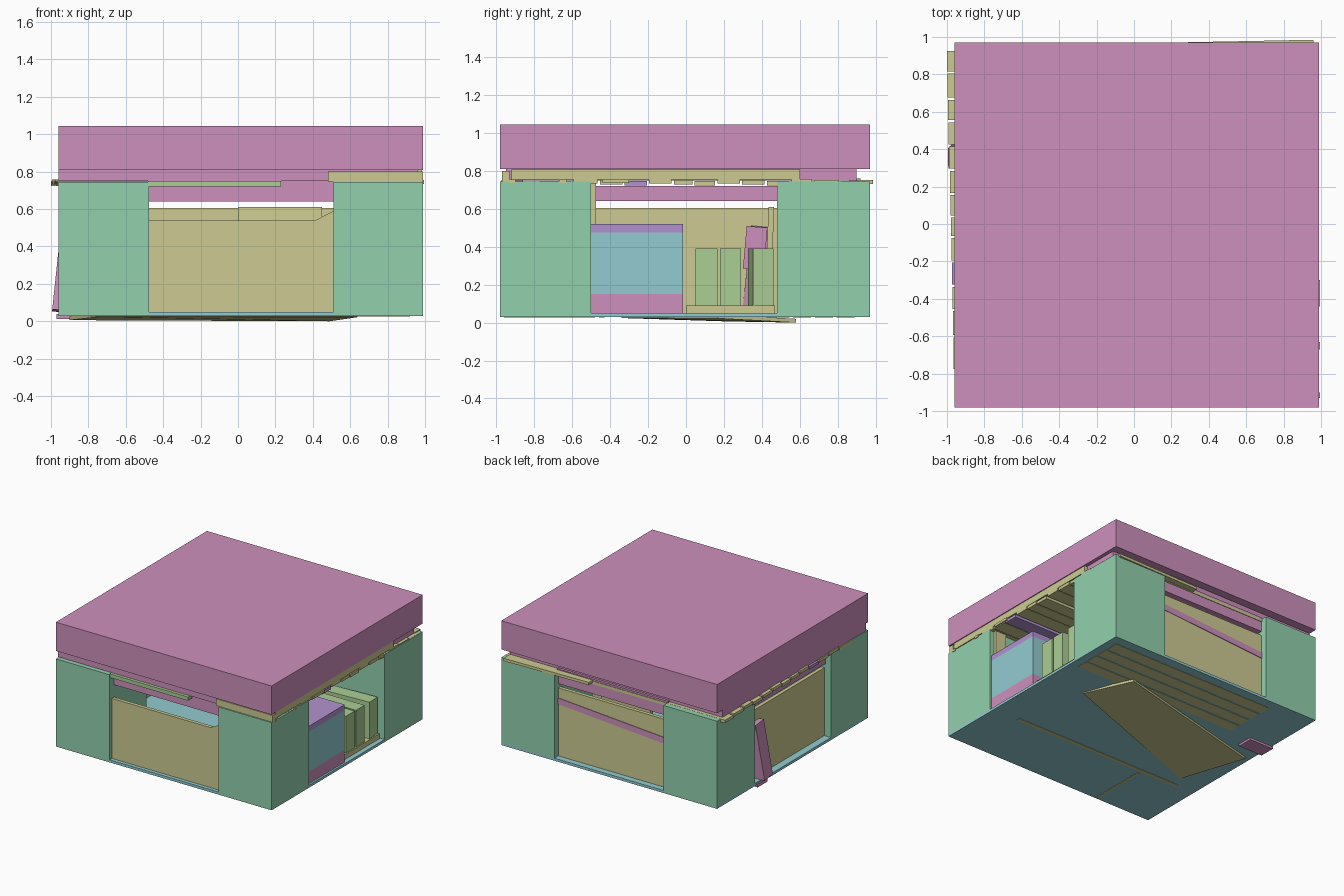
import bpy
from math import radians
from mathutils import Euler, Vector

if "Cube" in bpy.data.objects:
    bpy.data.objects.remove(bpy.data.objects["Cube"])

COLOURS = {
    "pink": (0.62, 0.28, 0.51, 1), "green": (0.29, 0.63, 0.42, 1),
    "yellow": (0.61, 0.60, 0.29, 1), "blue": (0.29, 0.60, 0.63, 1),
    "purple": (0.45, 0.29, 0.63, 1), "lime": (0.41, 0.62, 0.30, 1),
}
MATS = {}
for key, rgba in COLOURS.items():
    MATS[key] = bpy.data.materials.new(key + "_paint")
    MATS[key].diffuse_color = rgba


def box(name, x, y, z, colour, rot=(0, 0, 0)):
    """Box from (min, max) ranges, turned about its own centre (degrees)."""
    r = Euler([radians(a) for a in rot]).to_matrix()
    c = Vector([(p[0] + p[1]) / 2 for p in (x, y, z)])
    h = [(p[1] - p[0]) / 2 for p in (x, y, z)]
    verts = [r @ Vector((sx * h[0], sy * h[1], sz * h[2])) + c
             for sx in (-1, 1) for sy in (-1, 1) for sz in (-1, 1)]
    faces = [(0, 1, 3, 2), (4, 6, 7, 5), (0, 4, 5, 1),
             (2, 3, 7, 6), (0, 2, 6, 4), (1, 5, 7, 3)]
    return finish(name, verts, faces, colour)


def prism(name, bottom, thick, colour):
    """Four-cornered board from its lower corners, thickened upwards."""
    verts = bottom + [(a, b, c + thick) for a, b, c in bottom]
    faces = [(3, 2, 1, 0), (4, 5, 6, 7)]
    faces += [(i, (i + 1) % 4, (i + 1) % 4 + 4, i + 4) for i in range(4)]
    return finish(name, verts, faces, colour)


def finish(name, verts, faces, colour):
    mesh = bpy.data.meshes.new(name)
    mesh.from_pydata(verts, [], faces)
    mesh.materials.append(MATS[colour])
    ob = bpy.data.objects.new(name, mesh)
    bpy.context.collection.objects.link(ob)
    return ob


X0, X1, Y0, Y1 = -0.96, 0.99, -0.98, 0.97

# Four corner blocks
for sx, xr in (("left", (X0, -0.475)), ("right", (0.51, X1))):
    for sy, yr in (("front", (Y0, -0.5)), ("back", (0.48, Y1))):
        box(f"corner_block_{sy}_{sx}", xr, yr, (0.03, 0.745), "green")

# Floor and roof
box("floor_plate", (X0, X1), (Y0, Y1), (0.029, 0.05), "blue")
box("roof_slab", (X0, X1), (Y0, Y1), (0.81, 1.045), "pink")
box("roof_under_slab", (X0, 0.96), (-0.95, 0.90), (0.75, 0.81), "pink")

# Lintels over the front, back and left openings
box("front_lintel", (-0.48, 0.52), (-0.92, -0.86), (0.64, 0.76), "pink")
box("back_lintel", (-0.48, 0.52), (0.86, 0.92), (0.64, 0.76), "pink")
box("left_lintel", (-0.91, -0.85), (-0.51, 0.49), (0.64, 0.72), "pink")

# Infill walls
box("front_wall", (-0.48, 0.515), (-0.95, -0.92), (0.05, 0.54), "yellow")
box("back_wall", (-0.48, 0.515), (0.89, 0.92), (0.05, 0.605), "yellow")
box("left_wall", (-0.90, -0.87), (-0.51, 0.49), (0.05, 0.605), "yellow")
box("back_wall_batten", (-0.48, 0.51), (0.90, 0.925), (0.44, 0.49), "pink", (0, -4, 0))
box("left_leaning_board", (-0.97, -0.85), (0.32, 0.43), (0.05, 0.51), "pink", (-6, 6, 0))

# Diagonal brace set into the front wall
finish("front_brace", [(-0.2, -0.951, 0.22), (-0.08, -0.951, 0.22),
                       (0.51, -0.951, 0.53), (0.51, -0.951, 0.59)],
       [(0, 1, 2, 3)], "yellow")

# Edge boards between blocks and roof
box("front_edge_board", (0.48, X1), (-0.97, -0.93), (0.745, 0.80), "yellow")
box("right_edge_board", (0.95, 0.985), (-0.92, 0.60), (0.755, 0.808), "yellow")
box("front_thin_board", (-0.48, 0.23), (-0.975, -0.90), (0.72, 0.75), "lime")
prism("back_thin_board", [(0.2, 0.9, 0.73), (0.96, 0.9, 0.73),
                          (0.96, 0.985, 0.73), (0.2, 0.97, 0.73)], 0.022, "yellow")

# Ceiling boards, with ends poking out on the left
edges = [0.93, 0.81, 0.67, 0.55, 0.42, 0.29, 0.16, 0.04,
         -0.07, -0.20, -0.33, -0.46, -0.60, -0.78]
for i, (hi, lo) in enumerate(zip(edges, edges[1:])):
    out = -1.0 + 0.003 * i
    low = 0.722 + 0.006 * (i % 3)
    box(f"ceiling_board_{i + 1}", (out, 0.985), (lo + 0.006, hi - 0.006),
        (low, low + 0.024), "purple" if i == 9 else "yellow")
for i, (lo, hi) in enumerate(((-0.44, -0.30), (-0.67, -0.63), (-0.93, -0.90))):
    box(f"right_board_end_{i + 1}", (0.93, 0.995), (lo, hi), (0.735, 0.755), "yellow")

# Layered counter in the right opening
for name, zr, col in (("base", (0.03, 0.15), "pink"), ("body", (0.15, 0.475), "blue"),
                      ("top", (0.475, 0.52), "purple")):
    box("counter_" + name, (0.48, 0.975), (-0.5, -0.015), zr, col)
box("counter_side_post", (0.85, 0.95), (-0.5, -0.475), (0.52, 0.745), "yellow")

# Upright slabs beside the counter
box("slab_tray", (0.5, 0.95), (0.0, 0.47), (0.05, 0.09), "yellow")
for i, (y0, y1) in enumerate(((0.05, 0.165), (0.18, 0.29), (0.34, 0.45))):
    box(f"upright_slab_{i + 1}", (0.45, 0.94), (y0, y1), (0.05, 0.39), "lime",
        (0, 0, (0, 0, 3)[i]))
box("pink_block", (0.3, 0.5), (0.31, 0.42), (0.28, 0.505), "pink", (-5, 0, 0))
box("tall_inner_board", (0.0, 0.45), (0.425, 0.455), (0.05, 0.61), "yellow", (-2, 0, 0))

# Boards showing through the underside
prism("loose_under_board", [(0.64, 0.17, 0.022), (-0.74, -0.34, 0.024),
                            (-0.90, 0.22, 0.006), (0.49, 0.58, 0.0)], 0.02, "yellow")
for i in range(4):
    y = 0.45 + 0.115 * i
    box(f"under_board_{i + 1}", (-0.57, 0.92), (y, y + 0.095), (0.026, 0.04), "yellow")
box("under_strip_long", (-0.79, 0.76), (-0.46, -0.43), (0.026, 0.04), "yellow")
box("under_strip_cross", (-0.46, -0.44), (-0.96, -0.48), (0.026, 0.04), "yellow")
box("under_pink_block", (-0.97, -0.75), (0.33, 0.46), (0.012, 0.04), "pink")

for m in bpy.data.materials:
    if m.users and not m.is_grease_pencil:
        m.use_nodes = True
        m.node_tree.nodes["Principled BSDF"].inputs["Base Color"].default_value = m.diffuse_color
